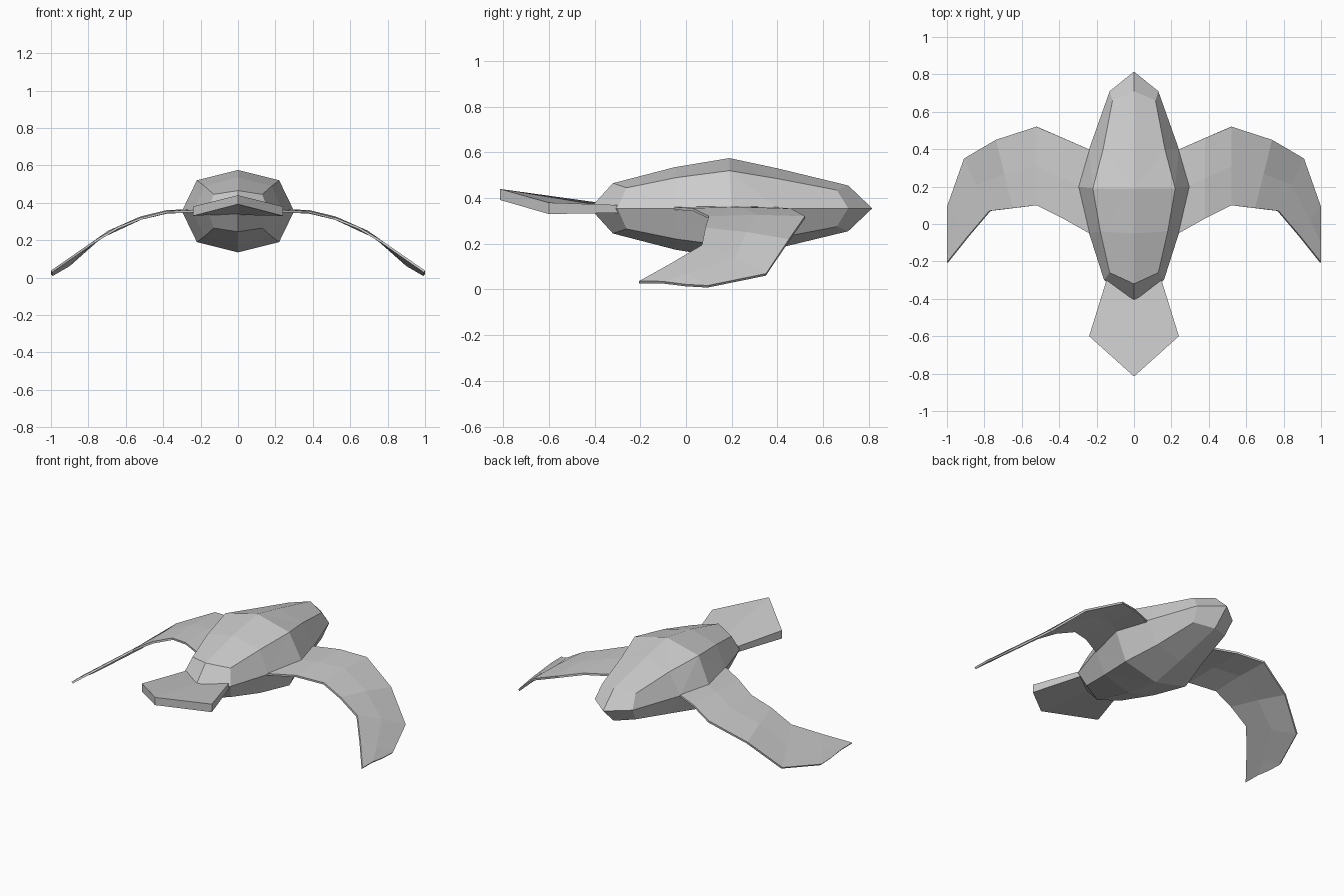
import bpy, bmesh

if "Cube" in bpy.data.objects:
    bpy.data.objects.remove(bpy.data.objects["Cube"])

MID = 0.355  # height of the widest line of the body


def make(name, bm):
    bmesh.ops.recalc_face_normals(bm, faces=bm.faces[:])
    me = bpy.data.meshes.new(name)
    bm.to_mesh(me)
    bm.free()
    ob = bpy.data.objects.new(name, me)
    bpy.context.collection.objects.link(ob)
    return ob


def grid_faces(bm, rows, closed=False):
    n = len(rows[0])
    for a, b in zip(rows, rows[1:]):
        for i in range(n if closed else n - 1):
            j = (i + 1) % n
            bm.faces.new((a[i], a[j], b[j], b[i]))


# Body: octagonal rings, each as side (x, y), ridge (y, height), shoulder (x, y, height)
rings = [
    ((0.16, -0.30), (-0.32, 0.11), (0.13, -0.26, 0.09)),
    ((0.24, -0.05), (-0.05, 0.18), (0.18, -0.04, 0.135)),
    ((0.30, 0.20), (0.19, 0.22), (0.22, 0.19, 0.165)),
    ((0.24, 0.40), (0.40, 0.175), (0.165, 0.40, 0.13)),
    ((0.13, 0.71), (0.71, 0.10), (0.115, 0.66, 0.08)),
]
bm = bmesh.new()
rows = []
for (sx, sy), (ry, rz), (dx, dy, dz) in rings:
    pts = [(sx, sy, 0), (dx, dy, dz), (0, ry, rz), (-dx, dy, dz),
           (-sx, sy, 0), (-dx, dy, -dz), (0, ry, -rz), (dx, dy, -dz)]
    rows.append([bm.verts.new((x, y, MID + z)) for x, y, z in pts])
grid_faces(bm, rows, closed=True)
for row, tip_y in ((rows[0], -0.42), (rows[-1], 0.815)):
    tip = bm.verts.new((0, tip_y, MID))
    for i in (0, 2, 4, 6):
        bm.faces.new((tip, row[i], row[i - 1], row[i - 2]))
bmesh.ops.triangulate(bm, faces=[f for f in bm.faces if len(f.verts) == 4 and
                                 all(abs(v.co.y - 0.2) < 0.3 for v in f.verts)])
make("body", bm)

# Wings: leading and trailing edge points, thin drooping blade
stations = [
    ((0.22, 0.39, 0.355), (0.22, -0.06, 0.355)),
    ((0.38, 0.46, 0.348), (0.38, 0.03, 0.35)),
    ((0.52, 0.52, 0.315), (0.52, 0.10, 0.315)),
    ((0.735, 0.45, 0.215), (0.645, 0.085, 0.265)),
    ((0.905, 0.35, 0.065), (0.77, 0.07, 0.19)),
    ((0.995, 0.095, 0.013), (0.885, -0.065, 0.11)),
    ((0.997, 0.0, 0.018), (0.997, -0.205, 0.032)),
]
bm = bmesh.new()
rows = []
for lead, trail in stations:
    centre = [(a + b) / 2 for a, b in zip(lead, trail)]
    centre[2] += 0.006
    rows.append([bm.verts.new(p) for p in (lead, centre, trail)])
grid_faces(bm, rows)
wings = make("wings", bm)
solid = wings.modifiers.new("thickness", 'SOLIDIFY')
solid.thickness = 0.012
solid.offset = 0
wings.modifiers.new("mirror", 'MIRROR')

# Flared plate at the front end: (x, y, bottom z, top z) from root to tip
bm = bmesh.new()
plan = [[(-0.13, -0.24), (0, -0.24), (0.13, -0.24)],
        [(-0.15, -0.31), (0, -0.36), (0.15, -0.31)],
        [(-0.24, -0.60), (0, -0.815), (0.24, -0.60)]]
edge = [(0.335, 0.37), (0.335, 0.37), (0.33, 0.38)]
spine = [(0.335, 0.365), (0.335, 0.365), (0.392, 0.44)]
layers = []
for k in (0, 1):
    layers.append([[bm.verts.new((x, y, (spine if i == 1 else edge)[r][k]))
                    for i, (x, y) in enumerate(row)] for r, row in enumerate(plan)])
    grid_faces(bm, layers[k])
low, top = layers
outline = [(0, 0), (0, 1), (0, 2), (1, 2), (2, 2), (2, 1), (2, 0), (1, 0)]
for (r, c), (s, d) in zip(outline, outline[1:] + outline[:1]):
    bm.faces.new((low[r][c], low[s][d], top[s][d], top[r][c]))
make("front_plate", bm)
